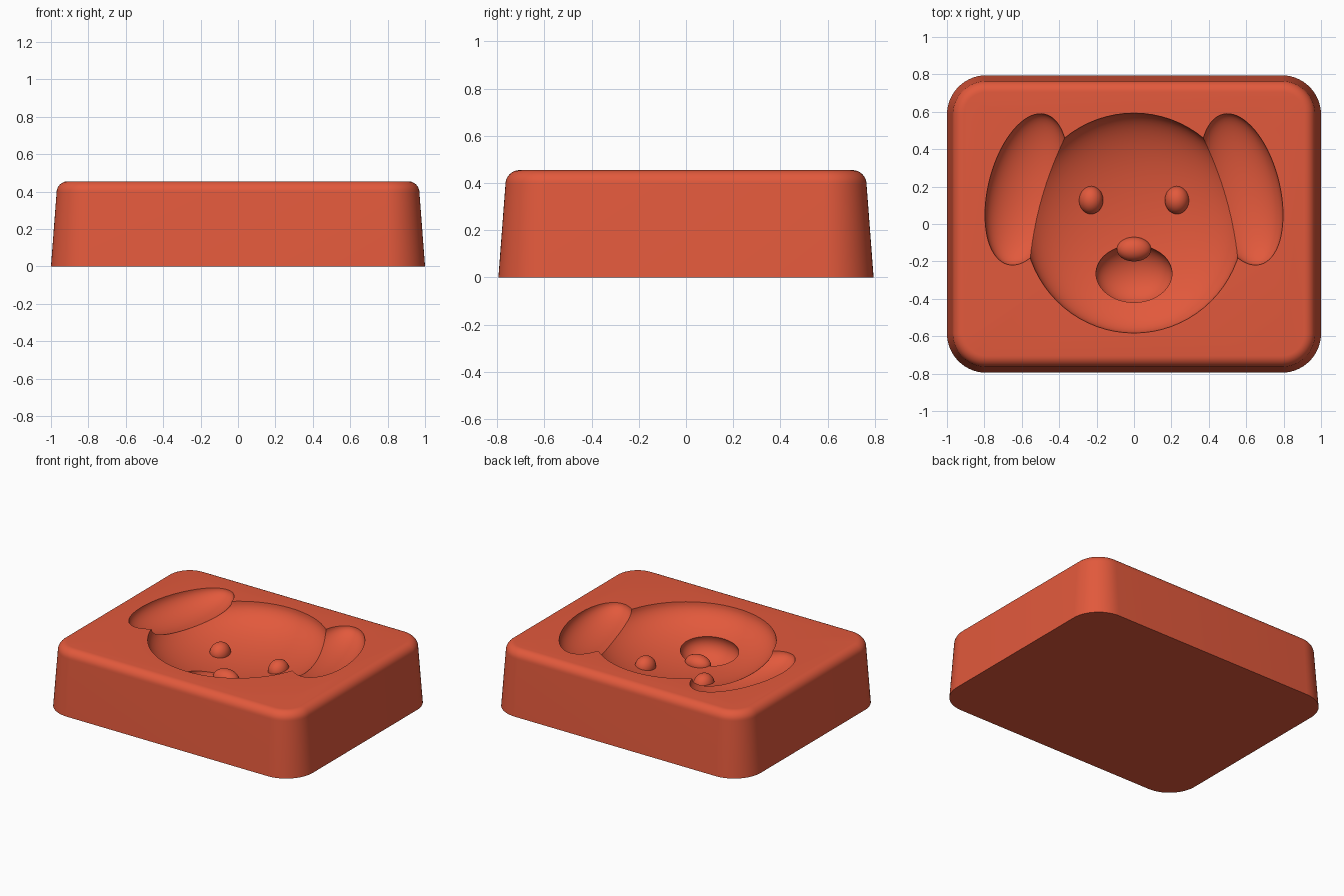
import bpy, bmesh
from math import sin, cos, pi, radians
from mathutils import Matrix, Vector

cube = bpy.data.objects.get("Cube")
if cube:
    bpy.data.objects.remove(cube, do_unlink=True)

TOP = 0.455

clay = bpy.data.materials.new("terracotta_red")
clay.use_nodes = True
color = (0.76, 0.10, 0.045, 1)
clay.diffuse_color = color
clay.node_tree.nodes["Principled BSDF"].inputs["Base Color"].default_value = color


def add_object(name, bm):
    mesh = bpy.data.meshes.new(name)
    bmesh.ops.recalc_face_normals(bm, faces=bm.faces)
    bm.to_mesh(mesh)
    bm.free()
    mesh.materials.append(clay)
    obj = bpy.data.objects.new(name, mesh)
    bpy.context.collection.objects.link(obj)
    return obj


def rounded_ring(bm, hx, hy, radius, z, steps=14):
    """One rounded rectangle of vertices at height z."""
    ring = []
    for corner, (sx, sy) in enumerate([(1, 1), (-1, 1), (-1, -1), (1, -1)]):
        for i in range(steps + 1):
            a = (corner + i / steps) * pi / 2
            ring.append(bm.verts.new((sx * (hx - radius) + radius * cos(a),
                                      sy * (hy - radius) + radius * sin(a), z)))
    return ring


def ellipsoid(name, center, radii, tilt=0):
    bm = bmesh.new()
    bmesh.ops.create_uvsphere(bm, u_segments=72, v_segments=40, radius=1)
    bm.transform(Matrix.Translation(Vector(center)) @ Matrix.Rotation(tilt, 4, "Z")
                 @ Matrix.Diagonal((*radii, 1)))
    obj = add_object(name, bm)
    obj.hide_render = True
    return obj


# Tapered block with rounded corners and a filleted top edge
bm = bmesh.new()
fillet = 0.06
rings = [rounded_ring(bm, 1, 0.795, 0.21, 0)]
for i in range(9):
    a = i / 8 * pi / 2
    inset = 0.03 + fillet * (1 - cos(a))
    rings.append(rounded_ring(bm, 1 - inset, 0.795 - inset, 0.21 - inset,
                              TOP - fillet + fillet * sin(a)))
for low, high in zip(rings, rings[1:]):
    for i in range(len(low)):
        j = (i + 1) % len(low)
        bm.faces.new((low[i], low[j], high[j], high[i]))
bm.faces.new(rings[0][::-1])
bm.faces.new(rings[-1])
block = add_object("mold_block", bm)

# Hollows: head, ears and muzzle
parts = [
    (ellipsoid("head_hollow", (0, 0.005, TOP), (0.585, 0.588, 0.22)), "DIFFERENCE"),
    (ellipsoid("muzzle_hollow", (0, -0.27, 0.26), (0.205, 0.16, 0.12)), "DIFFERENCE"),
]
for side, label in ((1, "left"), (-1, "right")):
    parts.append((ellipsoid(label + "_ear_hollow", (side * 0.575, 0.185, TOP),
                            (0.204, 0.414, 0.12), side * radians(14)), "DIFFERENCE"))

# Raised eyes and nose inside the hollow
for side, label in ((1, "left"), (-1, "right")):
    parts.append((ellipsoid(label + "_eye_bump", (side * 0.23, 0.128, 0.255),
                            (0.065, 0.075, 0.07)), "UNION"))
parts.append((ellipsoid("nose_bump", (0, -0.135, 0.235), (0.092, 0.065, 0.06)), "UNION"))

for tool, operation in parts:
    mod = block.modifiers.new(tool.name, "BOOLEAN")
    mod.operation = operation
    mod.solver = "EXACT"
    mod.object = tool

# Bake the cuts, drop the tools and shade the result
depsgraph = bpy.context.evaluated_depsgraph_get()
carved = bpy.data.meshes.new_from_object(block.evaluated_get(depsgraph))
block.modifiers.clear()
block.data = carved
carved.materials.clear()
carved.materials.append(clay)
for poly in carved.polygons:
    poly.material_index = 0
for tool, _ in parts:
    bpy.data.objects.remove(tool, do_unlink=True)

bpy.ops.object.select_all(action="DESELECT")
block.select_set(True)
bpy.context.view_layer.objects.active = block
bpy.ops.object.shade_smooth_by_angle(angle=radians(25))
